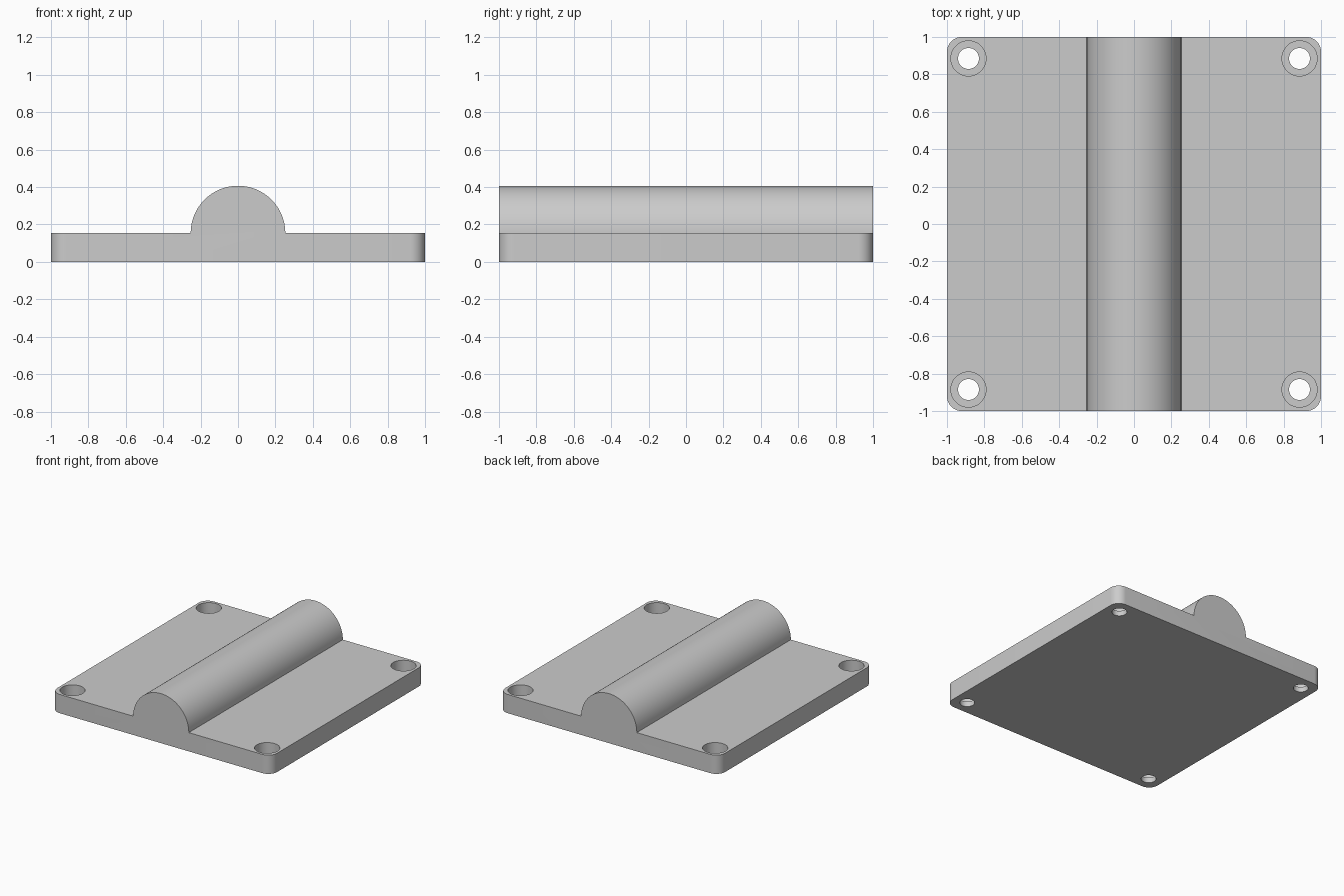
import bpy, bmesh
from math import pi, sin, cos, radians

cube = bpy.data.objects.get("Cube")
if cube:
    bpy.data.objects.remove(cube)

HALF = 1.0            # half width of the square plate
THICK = 0.154         # plate thickness
RIDGE_R = 0.253       # half-round ridge
CORNER_R = 0.08
HOLE_POS = 0.885
HOLE_R, BORE_R = 0.056, 0.094
BORE_FLOOR = 0.042    # height of the counterbore floor

grey = bpy.data.materials.new("plain_grey")
grey.use_nodes = True
colour = (0.6, 0.6, 0.6, 1)
grey.diffuse_color = colour
grey.node_tree.nodes["Principled BSDF"].inputs["Base Color"].default_value = colour


def extrude_profile(name, points, start, depth, round_corners=0):
    """Extrude a closed outline of 3D points along a vector."""
    bm = bmesh.new()
    face = bm.faces.new([bm.verts.new(p) for p in points])
    moved = bmesh.ops.extrude_face_region(bm, geom=[face])["geom"]
    bmesh.ops.translate(bm, vec=depth,
                        verts=[v for v in moved if isinstance(v, bmesh.types.BMVert)])
    bmesh.ops.translate(bm, vec=start, verts=bm.verts)
    if round_corners:
        corners = [e for e in bm.edges
                   if all(abs(abs(v.co.x) - HALF) < 1e-4 for v in e.verts)
                   and abs(e.verts[0].co.z - e.verts[1].co.z) > 0.1]
        bmesh.ops.bevel(bm, geom=corners, offset=round_corners, segments=10,
                        profile=0.5, affect='EDGES')
    bmesh.ops.recalc_face_normals(bm, faces=bm.faces)
    mesh = bpy.data.meshes.new(name)
    bm.to_mesh(mesh)
    bm.free()
    mesh.materials.append(grey)
    obj = bpy.data.objects.new(name, mesh)
    bpy.context.collection.objects.link(obj)
    return obj


# Plate and half-round ridge share one cross-section
arc = [(RIDGE_R * cos(a), 0, THICK + RIDGE_R * sin(a))
       for a in (pi * i / 48 for i in range(49))]
outline = [(-HALF, 0, 0), (HALF, 0, 0), (HALF, 0, THICK)] + arc + [(-HALF, 0, THICK)]
plate = extrude_profile("ridged_plate", outline, (0, -HALF, 0), (0, 2 * HALF, 0), CORNER_R)

# Stepped screw holes in the four corners, each cut by a revolved stepped pin
bm = bmesh.new()
steps = [(HOLE_R, -0.1), (HOLE_R, BORE_FLOOR), (BORE_R, BORE_FLOOR), (BORE_R, THICK + 0.1)]
for sx in (-1, 1):
    for sy in (-1, 1):
        rings = [[bm.verts.new((sx * HOLE_POS + r * cos(2 * pi * i / 48),
                                sy * HOLE_POS + r * sin(2 * pi * i / 48), z))
                  for i in range(48)] for r, z in steps]
        bm.faces.new(rings[0][::-1])
        bm.faces.new(rings[-1])
        for low, high in zip(rings, rings[1:]):
            for i in range(48):
                j = (i + 1) % 48
                bm.faces.new((low[i], low[j], high[j], high[i]))
bmesh.ops.recalc_face_normals(bm, faces=bm.faces)
pin_mesh = bpy.data.meshes.new("screw_hole_cutter")
bm.to_mesh(pin_mesh)
bm.free()
pin_mesh.materials.append(grey)
cutter = bpy.data.objects.new("screw_hole_cutter", pin_mesh)
bpy.context.collection.objects.link(cutter)
cutter.hide_render = True

cut = plate.modifiers.new("screw_holes", 'BOOLEAN')
cut.operation = 'DIFFERENCE'
cut.solver = 'EXACT'
cut.object = cutter

bpy.ops.object.select_all(action='DESELECT')
plate.select_set(True)
bpy.context.view_layer.objects.active = plate
bpy.ops.object.modifier_apply(modifier=cut.name)
bpy.data.objects.remove(cutter)
bpy.ops.object.shade_smooth_by_angle(angle=radians(30))
